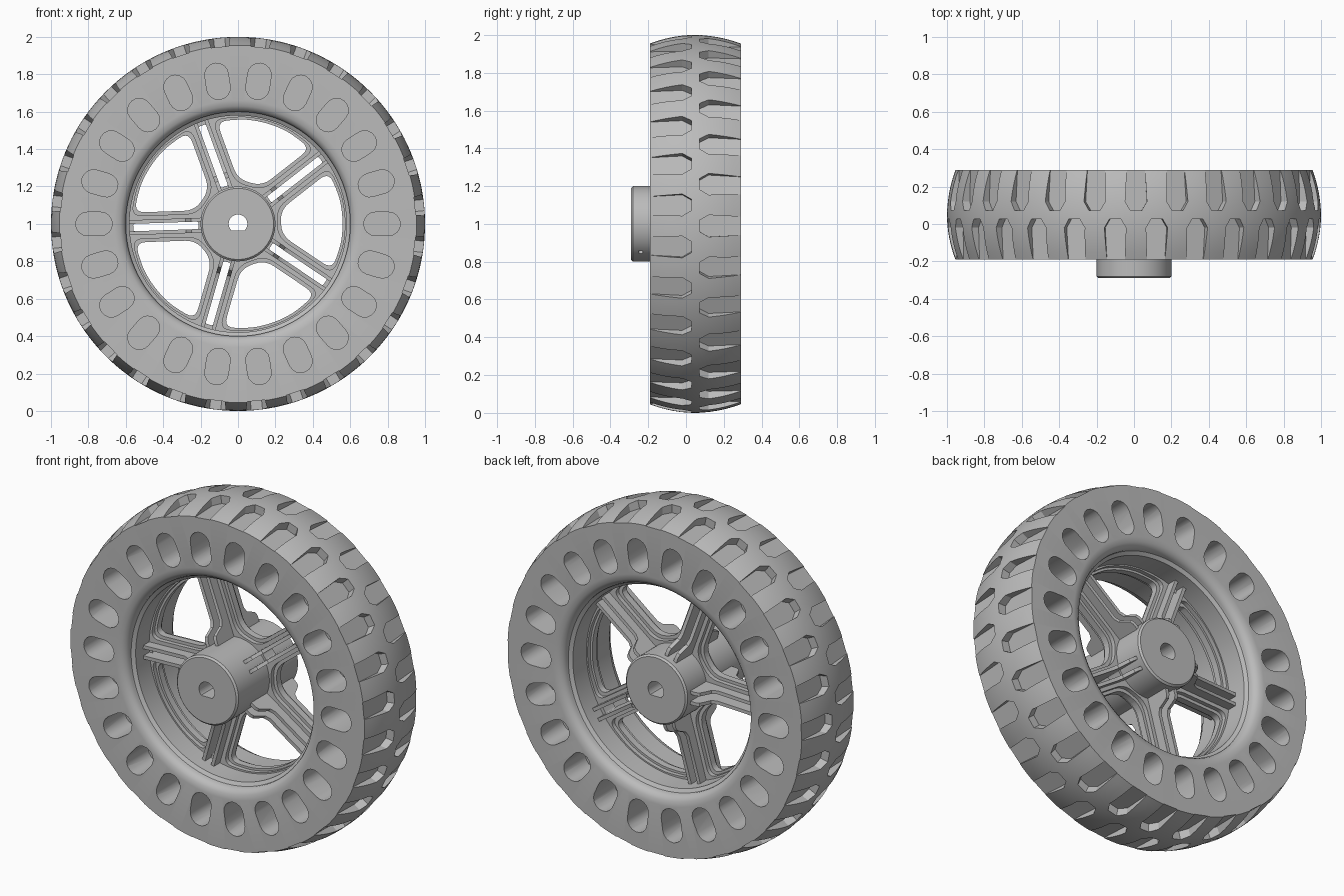
import bpy, bmesh
from math import sin, cos, pi, radians, asin
from mathutils import Matrix, Vector

cube = bpy.data.objects.get("Cube")
if cube:
    bpy.data.objects.remove(cube, do_unlink=True)

grey = bpy.data.materials.new("plain grey")
grey.use_nodes = True
colour = (0.5, 0.5, 0.5, 1)
grey.diffuse_color = colour
grey.node_tree.nodes["Principled BSDF"].inputs["Base Color"].default_value = colour

MID = 0.05  # middle plane of the tyre along the axle
# (across, up, axle) to world, with the axle along y
WHEEL = Matrix(((1, 0, 0, 0), (0, 0, 1, 0), (0, 1, 0, 1), (0, 0, 0, 1)))
# (tangent, axle, radius) to wheel space
RADIAL = Matrix(((0, 0, 1, 0), (1, 0, 0, 0), (0, 1, 0, 0), (0, 0, 0, 1)))
# (radius, axle, tangent) to wheel space
SIDE = Matrix(((1, 0, 0, 0), (0, 0, 1, 0), (0, 1, 0, 0), (0, 0, 0, 1)))
SPOKES = [radians(38 + 72 * k) for k in range(5)]


def turn(angle, frame=Matrix.Identity(4)):
    return WHEEL @ Matrix.Rotation(angle, 4, 'Z') @ frame


def finish(name, bm):
    bmesh.ops.recalc_face_normals(bm, faces=bm.faces)
    mesh = bpy.data.meshes.new(name)
    bm.to_mesh(mesh)
    bm.free()
    mesh.materials.append(grey)
    obj = bpy.data.objects.new(name, mesh)
    bpy.context.collection.objects.link(obj)
    return obj


def select(obj):
    bpy.ops.object.select_all(action='DESELECT')
    obj.select_set(True)
    bpy.context.view_layer.objects.active = obj


def smooth(obj):
    select(obj)
    bpy.ops.object.shade_smooth_by_angle(angle=radians(28))


def prism(bm, outline, frame, low, high):
    rings = [[bm.verts.new(frame @ Vector((u, v, h))) for u, v in outline]
             for h in (low, high)]
    bm.faces.new(rings[0])
    bm.faces.new(rings[1])
    n = len(outline)
    for i in range(n):
        j = (i + 1) % n
        bm.faces.new((rings[0][i], rings[0][j], rings[1][j], rings[1][i]))


def lathe(name, profile, steps=144):
    bm = bmesh.new()
    rings = [[bm.verts.new(turn(2 * pi * k / steps) @ Vector((r, 0, d)))
              for r, d in profile] for k in range(steps)]
    n = len(profile)
    for k in range(steps):
        a, b = rings[k], rings[(k + 1) % steps]
        for i in range(n):
            j = (i + 1) % n
            bm.faces.new((a[i], a[j], b[j], b[i]))
    return finish(name, bm)


def cut(obj, cutter_bm):
    cutter = finish("cutter", cutter_bm)
    cutter.hide_render = True
    mod = obj.modifiers.new("cut", 'BOOLEAN')
    mod.operation = 'DIFFERENCE'
    mod.solver = 'EXACT'
    mod.object = cutter
    select(obj)
    bpy.ops.object.modifier_apply(modifier=mod.name)
    bpy.data.objects.remove(cutter, do_unlink=True)


def rounded(points, size, steps=5):
    # each corner becomes a short quadratic curve
    out = []
    pts = [Vector(p) for p in points]
    for i, p in enumerate(pts):
        ends = []
        for q in (pts[i - 1], pts[(i + 1) % len(pts)]):
            edge = q - p
            ends.append(p + edge.normalized() * min(size, 0.45 * edge.length))
        for s in range(steps + 1):
            t = s / steps
            c = ends[0] * (1 - t) ** 2 + p * 2 * t * (1 - t) + ends[1] * t * t
            out.append((c.x, c.y))
    return out


def window(offset, outer, inner):
    # opening between two spokes, centred on the across axis
    def polar(r, a):
        return (r * cos(a), r * sin(a))
    a_out = pi / 5 - asin(offset / outer)
    a_in = pi / 5 - asin(offset / inner)
    arc = [polar(outer, a_out * k / 4) for k in (-4, -2, -1, 0, 1, 2, 4)]
    return rounded(arc + [polar(inner, a_in), polar(inner, -a_in)], 0.06)


# Tyre: crowned tread, rounded inner lips
half = [(0.955, 0.24), (0.66, 0.24), (0.63, 0.235), (0.61, 0.22), (0.6, 0.2)]
crown = [(1 - 0.045 * (k / 6) ** 2, 0.04 * k) for k in range(-5, 6)]
tyre = lathe("tyre", [(r, MID + d) for r, d in crown + half]
             + [(r, MID - d) for r, d in reversed(half)])

# Blind oblong pockets in both side walls and tread grooves in two rows
bm = bmesh.new()
pocket = [(0.77 + s * 0.035 + 0.063 * cos(a), 0.063 * sin(a))
          for s, start in ((1, -pi / 2), (-1, pi / 2))
          for a in [start + pi * k / 8 for k in range(9)]]
for k in range(22):
    for low, high in ((-0.3, -0.04), (0.04, 0.3)):
        prism(bm, pocket, turn(2 * pi * k / 22), MID + low, MID + high)
groove = [(-0.045, 0.3), (-0.058, 0.07), (-0.03, 0.022),
          (0.03, 0.022), (0.058, 0.07), (0.045, 0.3)]
for k in range(28):
    for side, shift in ((-1, 0), (1, pi / 28)):
        frame = turn(radians(5.8) + 2 * pi * k / 28 + shift, RADIAL)
        prism(bm, [(u, MID + side * v) for u, v in groove], frame, 0.951, 1.1)
cut(tyre, bm)
smooth(tyre)

# Rim barrel inside the tyre
rim = lathe("rim", [(0.58, MID - 0.17), (0.61, MID - 0.19),
                    (0.61, MID + 0.19), (0.58, MID + 0.17)])
smooth(rim)

# Spoke plates: a thick one, and a thin one that leaves a ledge in each window
slot = rounded([(0.212, -0.02), (0.56, -0.02), (0.56, 0.02), (0.212, 0.02)], 0.008)
for name, depth, opening in (("spoke_plate", 0.045, window(0.062, 0.573, 0.225)),
                             ("window_ledge", 0.02, window(0.08, 0.56, 0.24))):
    plate = lathe(name, [(0.19, MID - depth), (0.59, MID - depth),
                         (0.59, MID + depth), (0.19, MID + depth)])
    bm = bmesh.new()
    for a in SPOKES:
        prism(bm, opening, turn(a + pi / 5), -0.3, 0.4)
        prism(bm, slot, turn(a), -0.3, 0.4)
    cut(plate, bm)
    smooth(plate)

# Twin ribs along each spoke, stepped up where they meet the hub
edge = [(0.185, 0.19), (0.23, 0.19), (0.25, 0.18), (0.265, 0.15),
        (0.28, 0.115), (0.31, 0.1), (0.59, 0.1)]
outline = [(r, MID + d) for r, d in edge] + [(r, MID - d) for r, d in reversed(edge)]
bm = bmesh.new()
for a in SPOKES:
    for low, high in ((-0.04, -0.02), (0.02, 0.04)):
        prism(bm, outline, turn(a, SIDE), low, high)
smooth(finish("spoke_ribs", bm))

# Hub with a flat-sided axle bore and a small set screw hole
hub = lathe("hub", [(0.03, -0.29), (0.19, -0.29), (0.2, -0.28),
                    (0.2, 0.27), (0.19, 0.28), (0.03, 0.28)], 96)
bm = bmesh.new()
bore = [(0.05 * cos(a), max(0.05 * sin(a), -0.036))
        for a in [2 * pi * k / 32 for k in range(32)]]
prism(bm, bore, turn(0), -0.4, 0.4)
screw = [(0.012 * cos(k * pi / 6), -0.24 + 0.012 * sin(k * pi / 6)) for k in range(12)]
prism(bm, screw, turn(radians(-48), RADIAL), 0.12, 0.3)
cut(hub, bm)
smooth(hub)
